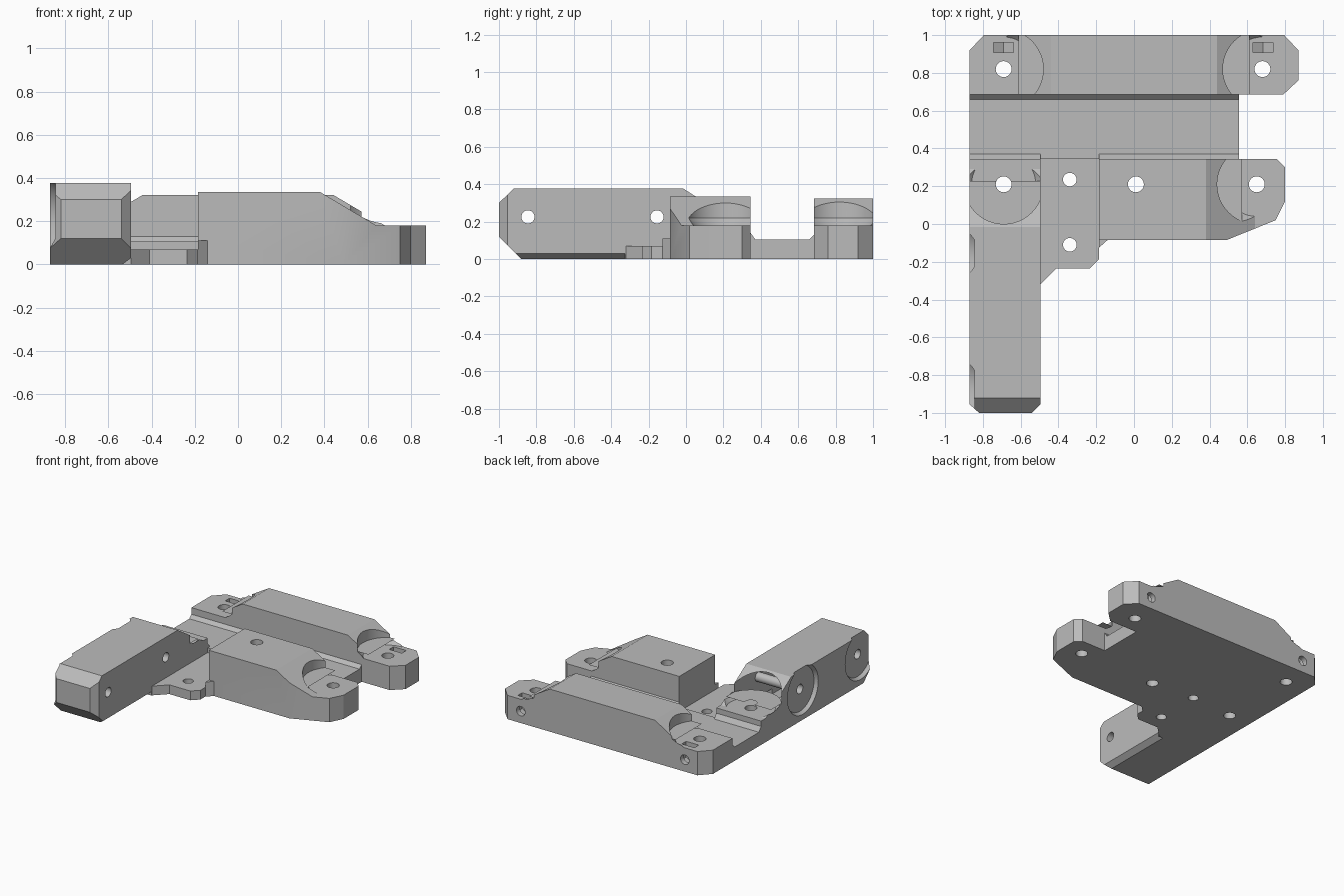
import bpy
import bmesh
from math import radians
from mathutils import Matrix, Vector

if "Cube" in bpy.data.objects:
    bpy.data.objects.remove(bpy.data.objects["Cube"], do_unlink=True)

scene = bpy.context.scene
helpers = []

# How a 2D profile point plus a depth maps to space, per extrusion axis
AXES = {
    "X": lambda a, b, d: (d, a, b),
    "Y": lambda a, b, d: (a, d, b),
    "Z": lambda a, b, d: (a, b, d),
}


def new_object(name, bm):
    bmesh.ops.recalc_face_normals(bm, faces=bm.faces)
    mesh = bpy.data.meshes.new(name)
    bm.to_mesh(mesh)
    bm.free()
    obj = bpy.data.objects.new(name, mesh)
    scene.collection.objects.link(obj)
    obj.hide_render = True
    helpers.append(obj)
    return obj


def prism(name, points, axis, low, high):
    bm = bmesh.new()
    place = AXES[axis]
    rings = [[bm.verts.new(place(a, b, d)) for a, b in points] for d in (low, high)]
    bm.faces.new(rings[0])
    bm.faces.new(rings[1])
    n = len(points)
    for i in range(n):
        j = (i + 1) % n
        bm.faces.new((rings[0][i], rings[0][j], rings[1][j], rings[1][i]))
    return new_object(name, bm)


def rod(name, start, end, r1, r2=None):
    start, end = Vector(start), Vector(end)
    line = end - start
    turn = line.to_track_quat("Z", "Y").to_matrix().to_4x4()
    bm = bmesh.new()
    bmesh.ops.create_cone(bm, cap_ends=True, segments=48, radius1=r1,
                          radius2=r1 if r2 is None else r2, depth=line.length,
                          matrix=Matrix.Translation((start + end) / 2) @ turn)
    return new_object(name, bm)


def combine(target, operation, others):
    for other in others:
        mod = target.modifiers.new(operation.title(), "BOOLEAN")
        mod.operation = operation
        mod.solver = "EXACT"
        mod.object = other
    bpy.context.view_layer.update()
    graph = bpy.context.evaluated_depsgraph_get()
    mesh = bpy.data.meshes.new_from_object(target.evaluated_get(graph))
    target.modifiers.clear()
    target.data = mesh
    return target


TOP = 0.6
PAD = 0.18

# Rear bar: raised middle with sloped ends and low mounting pads
rear_bar = prism("rear_bar", [(-0.87, 0), (0.87, 0), (0.87, PAD), (0.68, PAD), (0.44, 0.322),
                              (-0.44, 0.322), (-0.68, PAD), (-0.87, PAD)], "Y", 0.685, 1)
rear_outline = prism("rear_outline", [(-0.87, 0.6), (0.7, 0.6), (0.79, 0.685), (0.87, 0.76),
                                      (0.87, 0.92), (0.795, 1), (-0.795, 1), (-0.87, 0.92)],
                     "Z", -0.1, TOP)
combine(rear_bar, "INTERSECT", [rear_outline])

# Front block: one sloped end with a pad
front_block = prism("front_block", [(-0.185, 0), (0.8, 0), (0.8, PAD), (0.64, PAD),
                                    (0.38, 0.335), (-0.185, 0.335)], "Y", -0.085, 0.345)
block_outline = prism("block_outline", [(-0.3, -0.085), (0.49, -0.085), (0.75, 0.02), (0.8, 0.12),
                                        (0.8, 0.3), (0.755, 0.345), (-0.3, 0.345)],
                      "Z", -0.1, TOP)
combine(front_block, "INTERSECT", [block_outline])

# Arm reaching forward, chamfered at its tip, with a pad behind it
arm = prism("arm", [(-0.88, 0), (-1, 0.12), (-1, 0.3), (-0.92, 0.377), (-0.015, 0.377),
                    (0.29, PAD), (0.345, PAD), (0.345, 0)], "X", -0.87, -0.495)
arm_outline = prism("arm_outline", [(-0.87, -0.955), (-0.82, -1), (-0.54, -1), (-0.495, -0.955),
                                    (-0.495, 0.5), (-0.87, 0.5)], "Z", -0.1, TOP)
combine(arm, "INTERSECT", [arm_outline])
arm_edge = prism("arm_edge", [(-0.575, -0.03), (-0.455, 0.06), (-0.455, -0.03)],
                 "Y", -1.1, -0.325)
combine(arm, "DIFFERENCE", [arm_edge])

# Channel floor between the bars
channel = prism("channel", [(0.3, 0), (0.3, 0.14), (0.345, 0.14), (0.37, 0.105), (0.66, 0.105),
                            (0.685, 0.13), (0.72, 0.13), (0.72, 0)], "X", -0.87, 0.555)
channel_notch = prism("channel_notch", [(0.2, 0.07), (0.345, 0.07), (0.345, 0.105), (0.4, 0.105),
                                        (0.4, TOP), (0.2, TOP)], "X", -0.495, -0.185)
combine(channel, "DIFFERENCE", [channel_notch])

# Thin tab between arm and block, with a small corner web
tab = prism("tab", [(-0.55, -0.32), (-0.495, -0.32), (-0.41, -0.235), (-0.235, -0.235),
                    (-0.185, -0.185), (-0.185, -0.05), (-0.15, -0.05), (-0.15, 0.4),
                    (-0.55, 0.4)], "Z", 0, 0.07)
web = prism("web", [(-0.185, -0.125), (-0.14, -0.085), (-0.14, -0.05), (-0.185, -0.05)],
            "Z", 0, 0.11)

body = combine(channel, "UNION", [rear_bar, front_block, arm, tab, web])

cutters = []

# Round pad pockets with a chamfered foot, plus their screw holes
for x, y in ((-0.69, 0.82), (0.68, 0.82), (0.65, 0.21), (-0.69, 0.21)):
    cutters.append(rod("pocket_foot", (x, y, PAD), (x, y, 0.22), 0.17, 0.21))
    cutters.append(rod("pocket", (x, y, 0.22), (x, y, TOP), 0.21))
    cutters.append(rod("pad_hole", (x, y, -0.1), (x, y, TOP), 0.042))

# Plain vertical holes
for x, y, r in ((0.01, 0.21, 0.042), (-0.34, 0.235, 0.036), (-0.34, -0.11, 0.036)):
    cutters.append(rod("hole", (x, y, -0.1), (x, y, TOP), r))

# Arm cross holes with wide shallow recesses on the outer side
for y in (-0.845, -0.155):
    cutters.append(rod("cross_hole", (-1, y, 0.225), (-0.45, y, 0.225), 0.035))
    cutters.append(rod("recess", (-0.88, y, 0.225), (-0.845, y, 0.225), 0.19, 0.168))

# Nut slots with pointed floors, and the rear screw holes that meet them
for x in (-0.69, 0.683):
    cutters.append(prism("nut_slot", [(x - 0.053, TOP), (x - 0.053, 0.06), (x, 0.03),
                                      (x + 0.053, 0.06), (x + 0.053, TOP)], "Y", 0.908, 0.96))
    cutters.append(rod("rear_hole", (x, 0.87, 0.09), (x, 1.1, 0.09), 0.036))

combine(body, "DIFFERENCE", cutters)

# Finish: one part, one colour, sharp edges kept
body.name = "mount_body"
body.hide_render = False
for obj in helpers:
    if obj != body:
        bpy.data.objects.remove(obj, do_unlink=True)

grey = bpy.data.materials.new("plain grey")
grey.use_nodes = True
colour = (0.5, 0.5, 0.5, 1)
grey.diffuse_color = colour
grey.node_tree.nodes["Principled BSDF"].inputs["Base Color"].default_value = colour
body.data.materials.clear()
body.data.materials.append(grey)

bpy.ops.object.select_all(action="DESELECT")
body.select_set(True)
bpy.context.view_layer.objects.active = body
bpy.ops.object.shade_smooth_by_angle(angle=radians(25))
